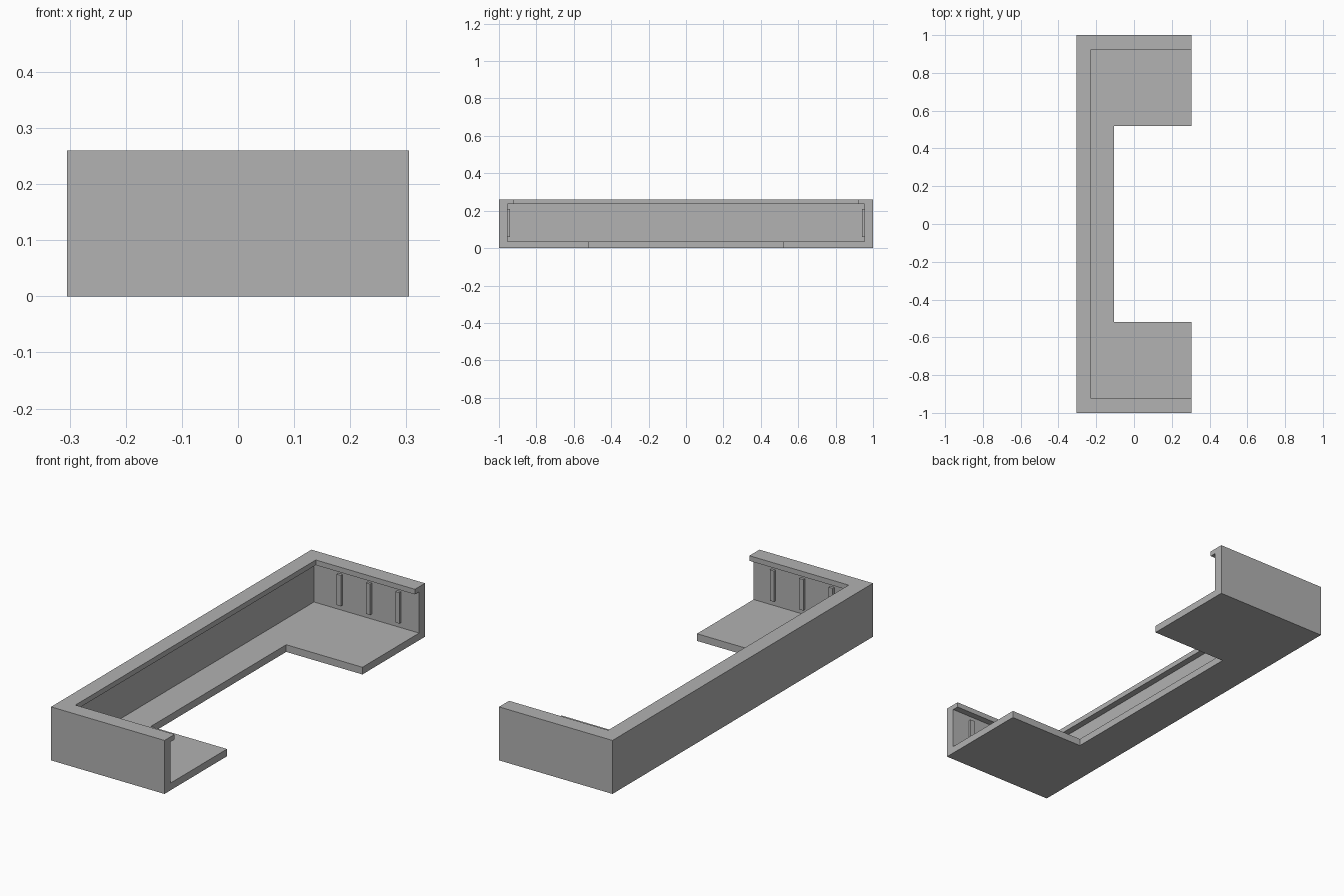
import bpy

cube = bpy.data.objects.get("Cube")
if cube:
    bpy.data.objects.remove(cube, do_unlink=True)

# Single plain grey
grey = bpy.data.materials.new("matte_grey")
grey.use_nodes = True
colour = (0.445, 0.445, 0.445, 1)
grey.diffuse_color = colour
grey.node_tree.nodes["Principled BSDF"].inputs["Base Color"].default_value = colour

# Main dimensions
HALF_X, HALF_Y, HEIGHT = 0.305, 1.0, 0.26
FLOOR, LIP_BOTTOM = 0.035, 0.235
WALL, LIP = 0.045, 0.077
NOTCH_X, NOTCH_Y = -0.105, 0.52


def box(name, low, high):
    """Axis-aligned box between two opposite corners."""
    bpy.ops.mesh.primitive_cube_add(
        size=1, location=[(a + b) / 2 for a, b in zip(low, high)])
    ob = bpy.context.object
    ob.name = name
    ob.scale = [b - a for a, b in zip(low, high)]
    bpy.ops.object.transform_apply(location=True, rotation=False, scale=True)
    ob.data.materials.append(grey)
    return ob


def carve(target, low, high):
    """Cut a box-shaped volume out of the target."""
    cutter = box("cutter", low, high)
    mod = target.modifiers.new("carve", 'BOOLEAN')
    mod.operation, mod.solver, mod.object = 'DIFFERENCE', 'EXACT', cutter
    bpy.context.view_layer.objects.active = target
    bpy.ops.object.modifier_apply(modifier=mod.name)
    bpy.data.objects.remove(cutter, do_unlink=True)


# Tray: U-shaped wall with an inward lip and a notched floor
tray = box("tray_body", (-HALF_X, -HALF_Y, 0), (HALF_X, HALF_Y, HEIGHT))
side = HALF_Y - WALL
carve(tray, (-HALF_X + WALL, -side, FLOOR), (1, side, LIP_BOTTOM))
side = HALF_Y - LIP
carve(tray, (-HALF_X + LIP, -side, HEIGHT / 2), (1, side, 1))
carve(tray, (NOTCH_X, -NOTCH_Y, -1), (1, NOTCH_Y, HEIGHT / 2))

# Upright ribs on the inside of both end walls
inner = HALF_Y - WALL
for end, sign in (("front", -1), ("back", 1)):
    for i in range(3):
        x = -0.118 + 0.158 * i
        ys = sorted((sign * (inner - 0.013), sign * (inner + 0.005)))
        box(f"{end}_rib_{i + 1}", (x - 0.011, ys[0], 0.06), (x + 0.011, ys[1], 0.21))
